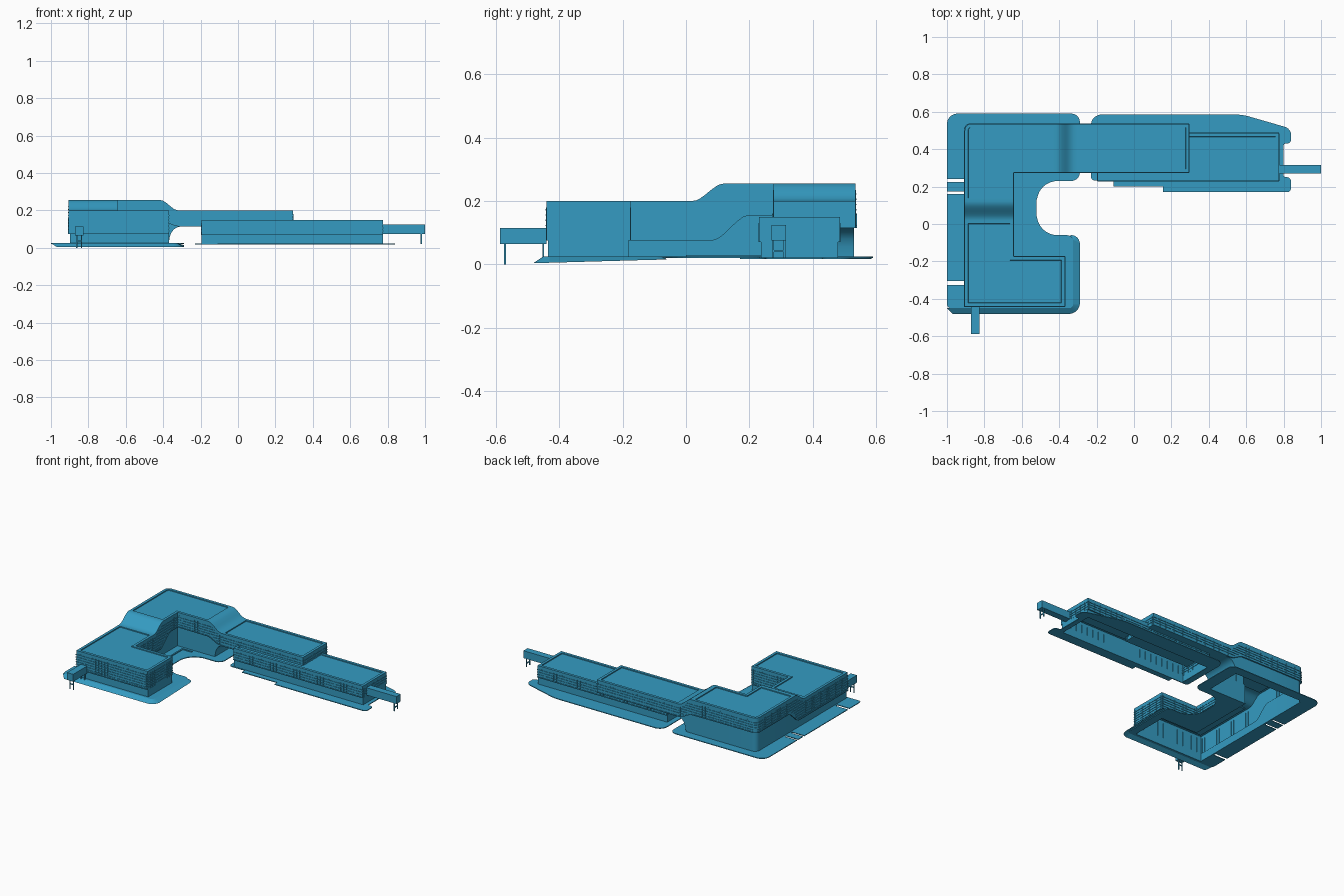
import bpy, bmesh, math
from mathutils import Vector, Matrix

if "Cube" in bpy.data.objects:
    bpy.data.objects.remove(bpy.data.objects["Cube"])

teal = bpy.data.materials.new("teal")
teal.diffuse_color = (0.035, 0.33, 0.54, 1)
teal.use_nodes = True
teal.node_tree.nodes["Principled BSDF"].inputs["Base Color"].default_value = teal.diffuse_color


def finish(name, bm, recalc=True, smooth=False):
    if recalc:
        bmesh.ops.recalc_face_normals(bm, faces=bm.faces[:])
    me = bpy.data.meshes.new(name)
    bm.to_mesh(me)
    bm.free()
    me.materials.append(teal)
    ob = bpy.data.objects.new(name, me)
    bpy.context.collection.objects.link(ob)
    if smooth:
        bpy.context.view_layer.objects.active = ob
        ob.select_set(True)
        bpy.ops.object.shade_smooth_by_angle(angle=math.radians(30))
        ob.select_set(False)
    return ob


def add_box(bm, x0, x1, y0, y1, z0, z1):
    m = Matrix.Translation(((x0 + x1) / 2, (y0 + y1) / 2, (z0 + z1) / 2))
    bmesh.ops.create_cube(bm, size=1, matrix=m @ Matrix.Diagonal((x1 - x0, y1 - y0, z1 - z0, 1)))


def rounded(pts, closed=True, n=6):
    """Points (x, y, radius) -> outline with rounded corners."""
    out = []
    for i, (x, y, r) in enumerate(pts):
        p = Vector((x, y))
        if r == 0 or (not closed and i in (0, len(pts) - 1)):
            out.append(p)
            continue
        a = Vector(pts[i - 1][:2]) - p
        b = Vector(pts[(i + 1) % len(pts)][:2]) - p
        a, b = p + a.normalized() * r, p + b.normalized() * r
        for k in range(n + 1):
            t = k / n
            out.append(a * (1 - t) ** 2 + p * (2 * t * (1 - t)) * 0.7 + (a + b) * (0.3 * t * (1 - t)) + b * t * t)
    return out


def plinth(name, outline, hole, z):
    bm = bmesh.new()
    edges = []
    for loop in (rounded(outline), hole):
        vs = [bm.verts.new((p[0], p[1], z)) for p in loop]
        edges += [bm.edges.new((vs[i - 1], vs[i])) for i in range(len(vs))]
    bmesh.ops.triangle_fill(bm, use_beauty=True, edges=edges, normal=(0, 0, 1))
    for f in bm.faces:
        f.normal_update()
        if f.normal.z < 0:
            f.normal_flip()
    ob = finish(name, bm, recalc=False)
    ob.modifiers.new("thickness", 'SOLIDIFY').thickness = 0.005


def ramp(v, a, b, z0, z1):
    t = min(1, max(0, (v - a) / (b - a)))
    return z0 + (z1 - z0) * t * t * (3 - 2 * t)


# A station is (outer xy, inner xy, top z, ribbon z, bottom z, soffit?)
def at(s, side, t, z):
    o, i = Vector(s[0]), Vector(s[1])
    p = o.lerp(i, t if side == 0 else 1 - t)
    return (p.x, p.y, z)


def building(name, st, recess=0.022):
    bm = bmesh.new()
    cache = {}

    def face(*pts):
        vs = []
        for p in pts:
            k = tuple(round(c, 5) for c in p)
            v = cache.setdefault(k, None) or bm.verts.new(k)
            cache[k] = v
            if v not in vs:
                vs.append(v)
        return bm.faces.new(vs) if len(vs) > 2 else None

    def ring(s, side):
        return [at(s, side, 0, s[2]), at(s, side, 0, s[3]), at(s, side, recess, s[3]), at(s, side, recess, s[4])]

    groups, flat = [], False
    for a, b in zip(st, st[1:]):
        for side in (0, 1):
            ra, rb = ring(a, side), ring(b, side)
            for k in range(3):
                face(ra[k], rb[k], rb[k + 1], ra[k + 1])
        roof = face(at(a, 0, 0, a[2]), at(b, 0, 0, b[2]), at(b, 1, 0, b[2]), at(a, 1, 0, a[2]))
        if a[5] and b[5]:
            face(*[at(s, d, recess, s[4]) for s, d in ((a, 0), (b, 0), (b, 1), (a, 1))])
        level = abs(a[2] - b[2]) < 1e-5
        if level:
            if not flat:
                groups.append([])
            groups[-1].append(roof)
        flat = level
    for s in (st[0], st[-1]):
        face(*ring(s, 0), *ring(s, 1)[::-1])
    bmesh.ops.recalc_face_normals(bm, faces=bm.faces[:])
    bm.normal_update()
    if groups[0][0].normal.z < 0:
        bmesh.ops.reverse_faces(bm, faces=bm.faces[:])
        bm.normal_update()
    # sunken roof behind a parapet on each level part
    for g in groups:
        bmesh.ops.inset_region(bm, faces=g, thickness=0.018, use_boundary=True, use_even_offset=True)
        bmesh.ops.inset_region(bm, faces=g, thickness=0.001, use_boundary=True, use_even_offset=True)
        for v in {v for f in g for v in f.verts}:
            v.co.z -= 0.006
    finish(name, bm, recalc=False, smooth=True)

    # louvres, ribbon and mullions on the facades
    bm = bmesh.new()

    def strip(a, b, side, za, zb, h, t):
        q = []
        for s, z in ((a, za), (b, zb)):
            q.append([bm.verts.new(at(s, side, tt, zz)) for tt, zz in ((0, z), (-t, z), (-t, z + h), (0, z + h))])
        for k in range(3):
            if (q[0][k].co - q[1][k].co).length > 1e-5:
                f = bm.faces.new((q[0][k], q[1][k], q[1][k + 1], q[0][k + 1]))
                if side == 1:
                    f.normal_flip()

    levels = [0.088 + 0.0165 * k for k in range(10)]
    for a, b in zip(st, st[1:]):
        for side in (0, 1):
            L = (Vector(a[side]) - Vector(b[side])).length
            if L < 1e-5:
                continue
            strip(a, b, side, a[3], b[3], 0.006, 0.014)
            for z in levels:
                if max(a[3], b[3]) + 0.008 < z < min(a[2], b[2]) - 0.02:
                    strip(a, b, side, z, z, 0.004, 0.012)
            for k in range(int(L / 0.022)):
                f = (k + 0.5) / int(L / 0.022)
                p = Vector(a[side]).lerp(Vector(b[side]), f)
                z0 = a[3] + (b[3] - a[3]) * f
                z1 = a[2] + (b[2] - a[2]) * f - 0.02
                add_box(bm, p.x - 0.0015, p.x + 0.0015, p.y - 0.0015, p.y + 0.0015, z0, z1)
    for s in (st[0], st[-1]):
        x, y0, y1 = s[0][0], *sorted((s[0][1], s[1][1]))
        for z in levels:
            if s[3] + 0.008 < z < s[2] - 0.02:
                add_box(bm, x - 0.003, x + 0.003, y0, y1, z, z + 0.004)
        for k in range(12):
            y = y0 + (y1 - y0) * (k + 0.5) / 12
            add_box(bm, x - 0.0015, x + 0.0015, y - 0.0015, y + 0.0015, s[3], s[2] - 0.02)
    finish(name + "_facade", bm, recalc=False)


# West building: foot, spine, raised corner, then bridge arm
G = 0.025
st = [((-0.37, -0.44), (-0.37, -0.175), 0.2, 0.075, G, False),
      ((-0.905, -0.44), (-0.645, -0.175), 0.2, 0.075, G, False)]
for y in [0.02 + 0.0125 * k for k in range(9)] + [0.14, 0.16, 0.18, 0.2]:
    st.append(((-0.905, y), (-0.645, y), ramp(y, 0.02, 0.12, 0.2, 0.255), ramp(y, 0.08, 0.2, 0.075, 0.155), G, False))
for k in range(7):
    a = math.pi - k * math.pi / 12
    p = (-0.87 + 0.035 * math.cos(a), 0.5 + 0.035 * math.sin(a))
    st.append((p, (-0.645, 0.275), 0.255, 0.155, G, False))
soffit = {-0.37: G, -0.366: 0.055, -0.357: 0.08, -0.342: 0.1, -0.32: 0.112, -0.29: 0.115, 0.295: 0.115}
for x in [-0.645, -0.415, -0.4, -0.385] + list(soffit):
    st.append(((x, 0.535), (x, 0.275), ramp(x, -0.415, -0.32, 0.255, 0.2),
               ramp(x, -0.43, -0.32, 0.155, 0.115), soffit.get(x, G), x >= -0.371))
building("west_building", st)

# East building
building("east_building", [((x, 0.485), (x, 0.23), 0.15, 0.07, 0.022, False) for x in (-0.195, 0.775)])

# Ground plinths, open under the buildings
plinth("west_plinth",
       [(-1, -.45, .02), (-.325, -.45, .02), (-.325, -.06, .03), (-.52, -.06, .1), (-.52, .23, .1),
        (-.29, .23, .04), (-.29, .59, .04), (-1, .59, .05), (-1, .24, 0), (-.91, .24, 0), (-.91, .225, 0),
        (-1, .225, 0), (-1, .175, 0), (-.91, .175, 0), (-.91, .16, 0), (-1, .16, 0), (-1, -.305, 0),
        (-.91, -.305, 0), (-.91, -.325, 0), (-1, -.325, 0)],
       [(-.897, -.432), (-.378, -.432), (-.378, -.183), (-.653, -.183), (-.653, .283),
        (-.372, .283), (-.372, .527), (-.88, .527), (-.897, .51)], 0.025)
plinth("east_plinth",
       [(-.23, .232, .02), (-.11, .232, 0), (-.11, .2, 0), (.155, .2, 0), (.155, .17, 0), (.84, .17, .02),
        (.84, .25, .02), (.8, .25, .01), (.8, .43, .01), (.84, .43, .02), (.84, .51, .03),
        (.58, .585, .03), (-.23, .585, .05)],
       [(-.187, .238), (.767, .238), (.767, .477), (-.187, .477)], 0.022)

# Sloping skirt on the south-east side of the west plinth
inner = rounded([(-1, -.45, 0), (-.325, -.45, .02), (-.325, -.08, .005), (-.34, -.07, 0)], False)
outer = rounded([(-.97, -.48, 0), (-.29, -.48, .05), (-.29, -.06, .04), (-.34, -.06, 0)], False)
bm = bmesh.new()
vi = [bm.verts.new((p.x, p.y, 0.025)) for p in inner]
vo = [bm.verts.new((p.x, p.y, ramp(p.y, -0.48, -0.06, 0.005, 0.015))) for p in outer]
for k in range(len(vi) - 1):
    bm.faces.new((vi[k], vo[k], vo[k + 1], vi[k + 1]))
finish("plinth_skirt", bm)

# Low courtyard kerb
bm = bmesh.new()
add_box(bm, -0.6, -0.59, 0.0, 0.26, 0.02, 0.03)
add_box(bm, -0.59, -0.525, 0.25, 0.26, 0.02, 0.03)
finish("courtyard_kerb", bm)

# Boarding bridges with leg frames
bm = bmesh.new()
add_box(bm, 0.775, 1.0, 0.27, 0.315, 0.075, 0.125)
for y in (0.275, 0.31):
    add_box(bm, 0.977, 0.983, y - 0.003, y + 0.003, 0.02, 0.075)
add_box(bm, 0.977, 0.983, 0.275, 0.31, 0.04, 0.046)
finish("east_boarding_bridge", bm)
bm = bmesh.new()
add_box(bm, -0.872, -0.826, -0.587, -0.44, 0.065, 0.115)
for x in (-0.862, -0.836):
    add_box(bm, x - 0.003, x + 0.003, -0.573, -0.567, 0.0, 0.065)
    add_box(bm, x - 0.003, x + 0.003, -0.453, -0.447, 0.02, 0.065)
add_box(bm, -0.862, -0.836, -0.573, -0.567, 0.033, 0.039)
finish("south_boarding_bridge", bm)
